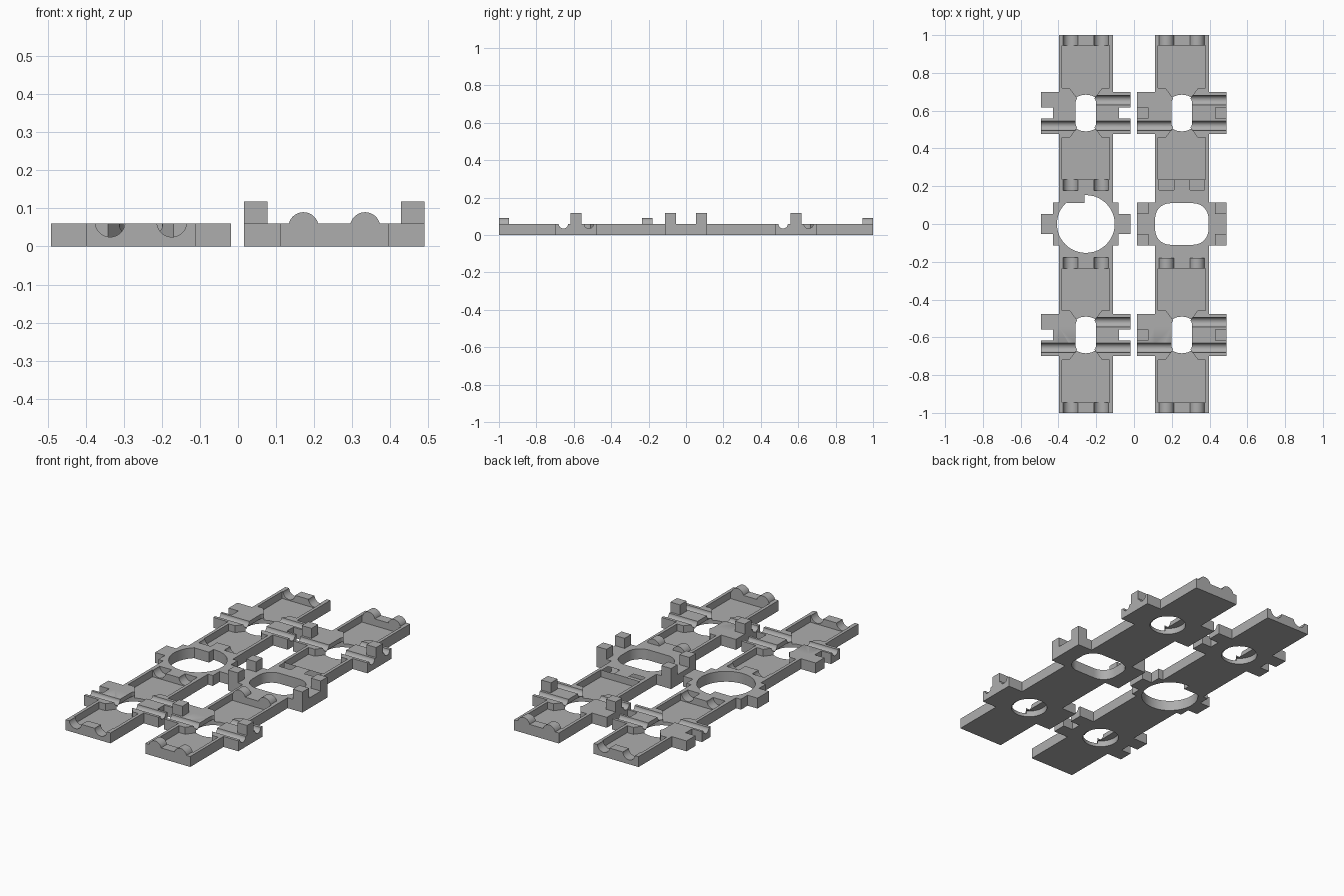
import bpy, bmesh, math
from mathutils import Matrix, Vector

cube = bpy.data.objects.get("Cube")
if cube:
    bpy.data.objects.remove(cube, do_unlink=True)

grey = bpy.data.materials.new("plain_grey")
grey.use_nodes = True
colour = (0.42, 0.42, 0.42, 1)
grey.diffuse_color = colour
grey.node_tree.nodes["Principled BSDF"].inputs["Base Color"].default_value = colour

H = 0.06        # plate thickness
FLOOR = 0.02    # pocket floor height
HALF = 0.143    # half width of a strip
ARM = 0.237     # half width of the cross arms
CROSS = 0.5875  # distance of the cross arms from the middle
POST = 0.118    # top of the locking posts


def make(name, bm):
    bmesh.ops.recalc_face_normals(bm, faces=bm.faces)
    mesh = bpy.data.meshes.new(name)
    bm.to_mesh(mesh)
    bm.free()
    mesh.materials.append(grey)
    ob = bpy.data.objects.new(name, mesh)
    bpy.context.scene.collection.objects.link(ob)
    return ob


def box(name, x0, x1, y0, y1, z0, z1):
    bm = bmesh.new()
    bmesh.ops.create_cube(bm, size=1)
    for v in bm.verts:
        v.co = Vector(((x0 + x1) / 2 + v.co.x * (x1 - x0),
                       (y0 + y1) / 2 + v.co.y * (y1 - y0),
                       (z0 + z1) / 2 + v.co.z * (z1 - z0)))
    return make(name, bm)


def prism(name, outline, z0, z1):
    bm = bmesh.new()
    face = bm.faces.new([bm.verts.new((x, y, z0)) for x, y in outline])
    top = bmesh.ops.extrude_face_region(bm, geom=[face])["geom"]
    bmesh.ops.translate(bm, vec=(0, 0, z1 - z0),
                        verts=[v for v in top if isinstance(v, bmesh.types.BMVert)])
    return make(name, bm)


def rod(name, centre, radius, length, axis):
    bm = bmesh.new()
    turn = Matrix.Rotation(math.pi / 2, 4, "X" if axis == "Y" else "Y")
    if axis == "Z":
        turn = Matrix.Identity(4)
    bmesh.ops.create_cone(bm, cap_ends=True, segments=48, radius1=radius, radius2=radius,
                          depth=length, matrix=Matrix.Translation(centre) @ turn)
    return make(name, bm)


def rounded(cx, cy, hx, hy, r, steps=10):
    points = []
    for k, (sx, sy) in enumerate(((1, 1), (-1, 1), (-1, -1), (1, -1))):
        for i in range(steps + 1):
            a = (k + i / steps) * math.pi / 2
            points.append((cx + sx * (hx - r) + r * math.cos(a),
                           cy + sy * (hy - r) + r * math.sin(a)))
    return points


def combine(body, tool, operation):
    mod = body.modifiers.new("combine", "BOOLEAN")
    mod.object, mod.operation, mod.solver = tool, operation, "EXACT"
    graph = bpy.context.evaluated_depsgraph_get()
    mesh = bpy.data.meshes.new_from_object(body.evaluated_get(graph))
    body.modifiers.clear()
    body.data = mesh
    bpy.data.objects.remove(tool, do_unlink=True)


def strip(name, cx, posts):
    body = box(name, cx - HALF, cx + HALF, -1, 1, 0, H)
    add = lambda tool: combine(body, tool, "UNION")
    cut = lambda tool: combine(body, tool, "DIFFERENCE")

    # Cross arms and middle block
    for s in (-1, 1):
        add(box("arm", cx - ARM, cx + ARM, s * CROSS - 0.11, s * CROSS + 0.11, 0, H))
    if posts:
        add(box("block", cx - ARM, cx + ARM, -0.113, 0.113, 0, H))
    else:
        add(box("block", cx - 0.174, cx + 0.174, -0.113, 0.113, 0, H))
        add(box("tab", cx - ARM, cx + ARM, -0.052, 0.052, 0, H))

    for s in (-1, 1):
        # Shallow pockets either side of each cross arm
        for a, b in ((0.235, 0.458), (0.72, 0.945)):
            y0, y1 = sorted((s * a, s * b))
            cut(box("pocket", cx - 0.125, cx + 0.125, y0, y1, FLOOR, 0.2))
        # Flared passages joining the pockets to the bore
        for d in (-1, 1):
            y0, y1 = s * CROSS + d * 0.07, s * CROSS + d * 0.135
            cut(prism("passage", [(cx - 0.04, y0), (cx + 0.04, y0),
                                  (cx + 0.088, y1), (cx - 0.088, y1)], FLOOR, 0.2))
        # Round bore below, narrower opening above
        cut(rod("bore", (cx, s * CROSS, -0.032), 0.097, 0.134, "Z"))
        cut(prism("opening", rounded(cx, s * CROSS, 0.055, 0.095, 0.045), -0.1, 0.2))
        # Round channels across the arms
        for d in (-1, 1):
            cut(rod("channel", (cx, s * CROSS + d * 0.068, H), 0.025, 0.6, "X"))

    # Middle opening
    if posts:
        cut(prism("middle_opening", rounded(cx, 0, 0.141, 0.11, 0.08), -0.1, 0.2))
    else:
        cut(rod("middle_opening", (cx, 0, 0), 0.153, 0.4, "Z"))
        add(box("stop", cx - 0.1, cx - 0.008, 0.112, 0.16, 0, H))

    # Sockets and notches on one strip, matching bumps and posts on the other
    for s in (-1, 1):
        for d in (-1, 1):
            x = cx + d * 0.081
            for y in (0.2075, 0.9725):
                if posts:
                    add(rod("bump", (x, s * y, 0.0503), 0.0397, 0.055, "Y"))
                else:
                    cut(rod("socket", (x, s * y, 0.064), 0.039, 0.06, "Y"))
            x0, x1 = sorted((cx + d * 0.175, cx + d * ARM))
            y = s * CROSS
            if posts:
                add(box("post", x0, x1, y - 0.03, y + 0.03, 0.03, POST))
                add(box("corner_post", x0, x1, *sorted((s * 0.053, s * 0.113)), 0.03, POST))
            else:
                x0, x1 = sorted((cx + d * 0.175, cx + d * 0.3))
                cut(box("notch", x0, x1, y - 0.03, y + 0.03, -0.1, 0.2))

    bpy.ops.object.select_all(action="DESELECT")
    body.select_set(True)
    bpy.context.view_layer.objects.active = body
    bpy.ops.object.shade_smooth_by_angle(angle=math.radians(30))


strip("socket_strip", -0.255, False)
strip("post_strip", 0.253, True)
